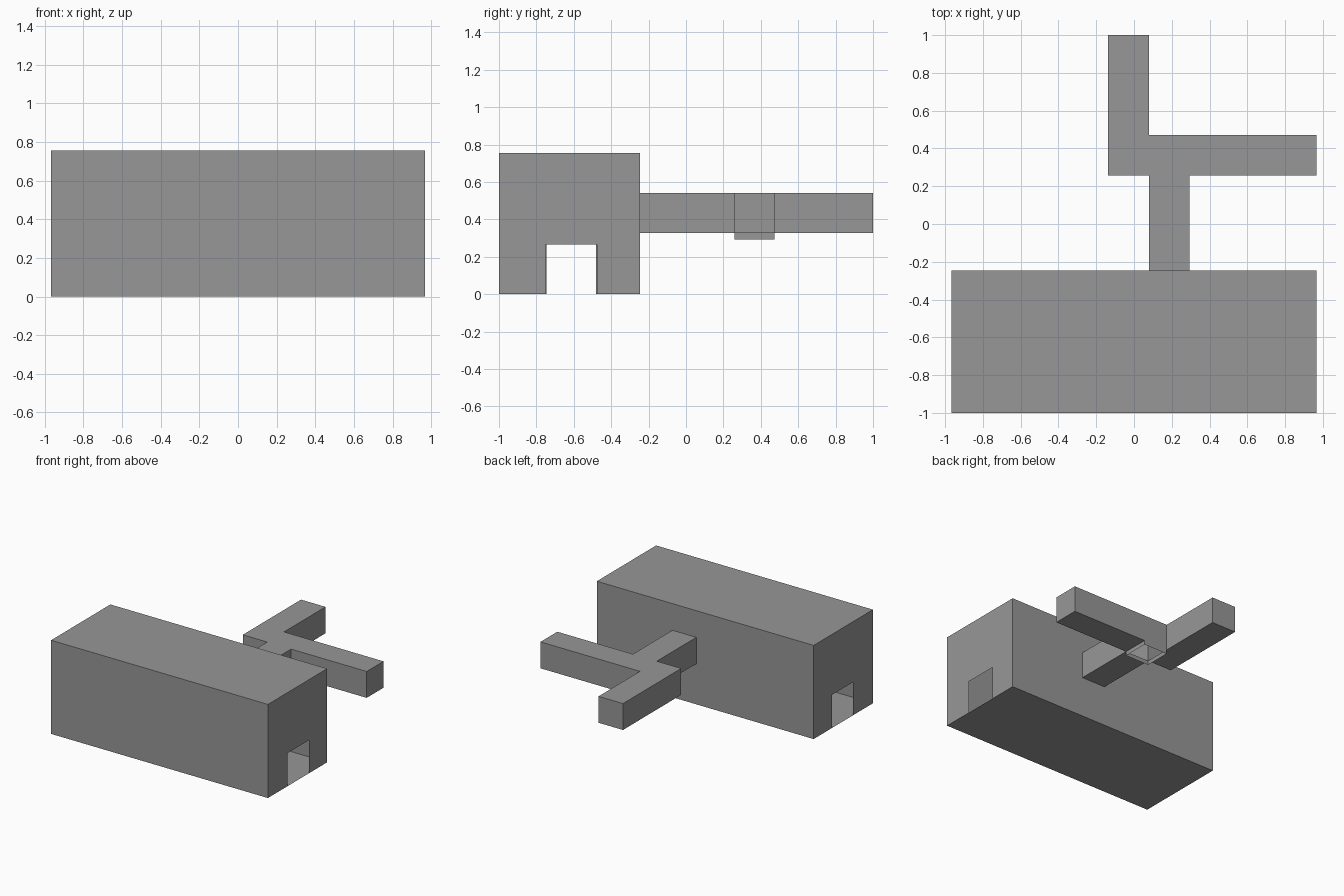
import bpy
import bmesh

cube = bpy.data.objects.get("Cube")
if cube:
    bpy.data.objects.remove(cube, do_unlink=True)

# One plain grey for everything
GREY = (0.31, 0.31, 0.31, 1.0)
grey = bpy.data.materials.new("plain grey")
grey.use_nodes = True
grey.diffuse_color = GREY
grey.node_tree.nodes["Principled BSDF"].inputs["Base Color"].default_value = GREY


def add_part(name, faces):
    """Make a flat-shaded object from a list of corner loops."""
    bm = bmesh.new()
    for loop in faces:
        bm.faces.new([bm.verts.new(p) for p in loop])
    bmesh.ops.remove_doubles(bm, verts=bm.verts, dist=0.0005)
    bmesh.ops.recalc_face_normals(bm, faces=bm.faces)
    mesh = bpy.data.meshes.new(name)
    bm.to_mesh(mesh)
    bm.free()
    mesh.materials.append(grey)
    obj = bpy.data.objects.new(name, mesh)
    bpy.context.collection.objects.link(obj)
    return obj


def flat(outline, z):
    return [(x, y, z) for x, y in outline]


def rect(x0, x1, y0, y1):
    return [(x0, y0), (x1, y0), (x1, y1), (x0, y1)]


def walls(outline, z0, z1):
    """Upright faces around a closed outline."""
    pairs = zip(outline, outline[1:] + outline[:1])
    return [[(*a, z0), (*b, z0), (*b, z1), (*a, z1)] for a, b in pairs]


# Main hall: hollow thin shell with a doorway in each end
half, front, back, height, door_top = 0.967, -1.0, -0.245, 0.755, 0.267


def end_wall(x, d0, d1):
    profile = [(front, 0), (d0, 0), (d0, door_top), (d1, door_top),
               (d1, 0), (back, 0), (back, height), (front, height)]
    return [(x, y, z) for y, z in profile]


plan = rect(-half, half, front, back)
sides = walls(plan, 0, height)
add_part("main_hall", [flat(plan, 0), flat(plan, height), sides[0], sides[2],
                       end_wall(half, -0.75, -0.475),
                       end_wall(-half, -0.745, -0.48)])

# Corridors: hollow branching passage, its crossing open underneath
low, high, lip = 0.327, 0.54, 0.293
x0, x1, y0, y1, far_x = 0.08, 0.293, 0.258, 0.472, -0.138
stem = rect(x0, x1, back, y0)
side_arm = rect(x1, half, y0, y1)
back_arm = rect(far_x, x0, y0, 1.0)
outline = [(x0, back), (x1, back), (x1, y0), (half, y0), (half, y1),
           (x0, y1), (x0, 1.0), (far_x, 1.0), (far_x, y0), (x0, y0)]
floors = [flat(r, low) for r in (stem, side_arm, back_arm)]
add_part("corridors", [flat(outline, high)] + walls(outline, low, high) + floors)

# Short open collar hanging below the crossing
add_part("crossing_collar", walls(rect(x0, x1, y0, y1), lip, low))
